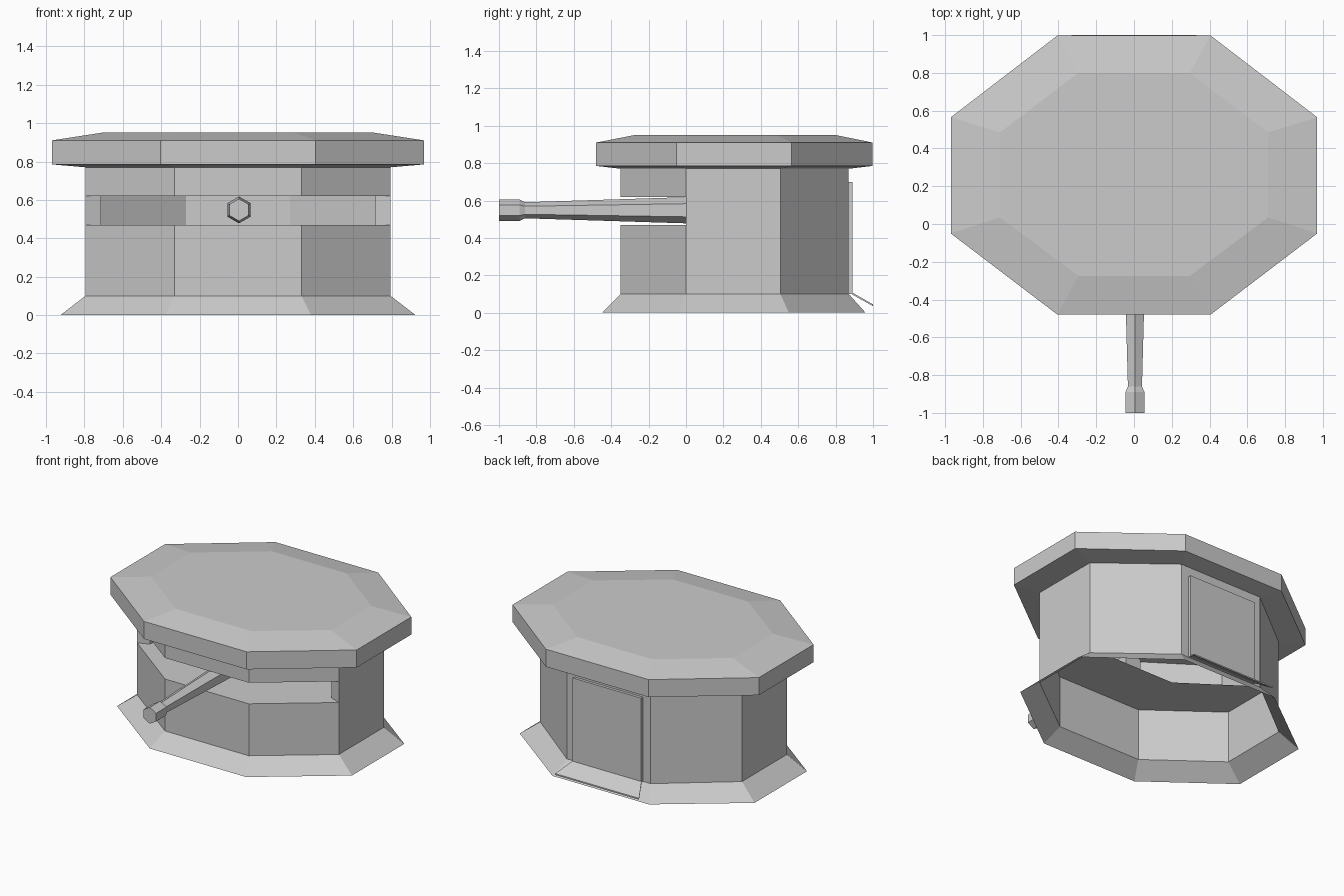
import bpy
import bmesh
from math import sin, cos, pi

cube = bpy.data.objects.get("Cube")
if cube:
    bpy.data.objects.remove(cube)

concrete = bpy.data.materials.new("plain_grey")
concrete.use_nodes = True
grey = (0.6, 0.6, 0.6, 1)
concrete.diffuse_color = grey
concrete.node_tree.nodes["Principled BSDF"].inputs["Base Color"].default_value = grey


def octagon(hx, cx, front, side_front, side_back, back):
    """Outline running anticlockwise from the front edge."""
    return [(-cx, front), (cx, front), (hx, side_front), (hx, side_back),
            (cx, back), (-cx, back), (-hx, side_back), (-hx, side_front)]


def at(points, z):
    return [(x, y, z) for x, y in points]


def strip(bm, low, high, closed=True):
    """Quads between two matching outlines."""
    a = [bm.verts.new(p) for p in low]
    b = [bm.verts.new(p) for p in high]
    n = len(a)
    for i in range(n if closed else n - 1):
        j = (i + 1) % n
        bm.faces.new((a[i], a[j], b[j], b[i]))


def cap(bm, points):
    bm.faces.new([bm.verts.new(p) for p in points])


def finish(bm, name):
    bmesh.ops.remove_doubles(bm, verts=bm.verts, dist=0.0005)
    mesh = bpy.data.meshes.new(name)
    bm.to_mesh(mesh)
    bm.free()
    mesh.materials.append(concrete)
    obj = bpy.data.objects.new(name, mesh)
    bpy.context.collection.objects.link(obj)
    return obj


def loft(name, rings):
    bm = bmesh.new()
    for low, high in zip(rings, rings[1:]):
        strip(bm, low, high)
    cap(bm, rings[0][::-1])
    cap(bm, rings[-1])
    return finish(bm, name)


# Outlines
foot = octagon(0.925, 0.38, -0.45, -0.04, 0.55, 0.96)
outer = octagon(0.795, 0.33, -0.35, 0.0, 0.505, 0.87)
inner = octagon(0.715, 0.27, -0.27, 0.03, 0.48, 0.79)
hatch = octagon(0.715, 0.27, 0.06, 0.37, 0.48, 0.79)
eave = octagon(0.97, 0.405, -0.48, -0.05, 0.565, 0.998)
crown = octagon(0.71, 0.295, -0.275, 0.035, 0.485, 0.8)

SKIRT, SILL, LINTEL, CEILING = 0.1, 0.47, 0.62, 0.77


def front_run(points):
    return [points[7]] + points[:3]


def back_run(points):
    return points[2:]


# Flared foot, walls, inner shelf and wide firing slit
bm = bmesh.new()
strip(bm, at(foot, 0), at(outer, SKIRT))
strip(bm, at(outer, SKIRT), at(outer, SILL))
strip(bm, at(outer, SILL), at(hatch, SILL))
for run, base in ((back_run, SILL), (front_run, LINTEL)):
    o, n = run(outer), run(inner)
    strip(bm, at(o, base), at(o, CEILING), False)
    strip(bm, at(n, CEILING), at(n, base), False)
o, n = front_run(outer), front_run(inner)
strip(bm, at(n, LINTEL), at(o, LINTEL), False)
strip(bm, at([n[0], o[0]], SILL), at([n[0], o[0]], LINTEL), False)
strip(bm, at([o[3], n[3]], SILL), at([o[3], n[3]], LINTEL), False)
finish(bm, "bunker_wall")

# Overhanging bevelled roof
loft("roof", [at(outer, CEILING), at(eave, 0.785), at(eave, 0.91), at(crown, 0.95)])


# Six-sided gun barrel with a thicker muzzle
def hexagon(y, r):
    return [(0.005 + r * sin(i * pi / 3), y, 0.548 + r * cos(i * pi / 3))
            for i in range(6)]


loft("gun_barrel", [hexagon(y, r) for y, r in
                    ((0, 0.07), (-0.86, 0.043), (-0.89, 0.058), (-1, 0.058))][::-1])


# Rear door and the sloping slab at its foot
def rear_slab(name, top, bottom, thick):
    (tx, ty, tz), (bx, by, bz) = top, bottom
    dy, dz = thick
    face = [(tx, ty, tz), (-tx, ty, tz), (-bx, by, bz), (bx, by, bz)]
    loft(name, [[(x, y - dy, z - dz) for x, y, z in face], face])


rear_slab("rear_door", (0.27, 0.89, 0.7), (0.27, 0.89, 0.1), (0.02, 0))
rear_slab("door_ramp", (0.27, 0.885, 0.11), (0.33, 1.0, 0.045), (0, 0.01))
